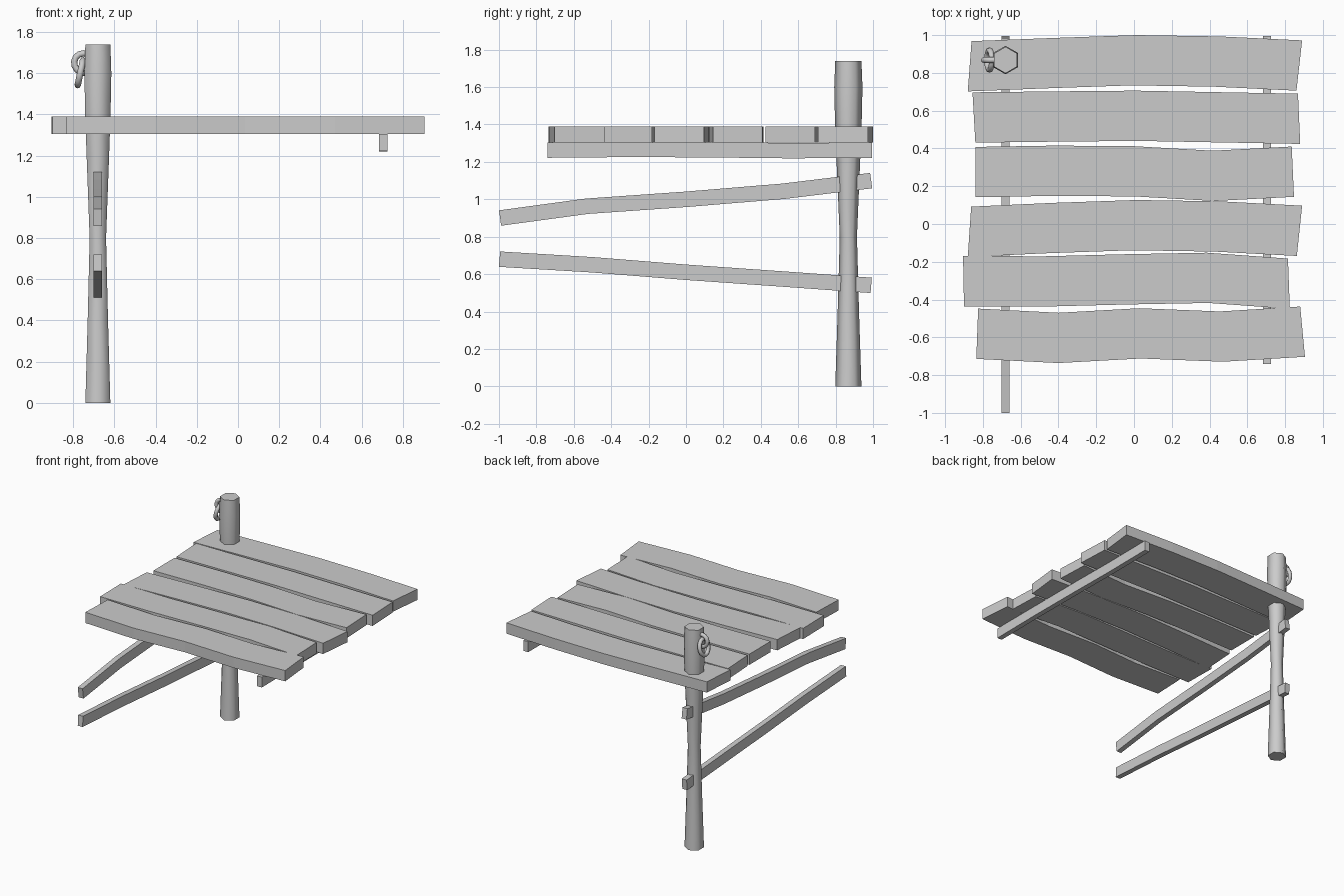
import bpy, bmesh
from math import radians, pi, cos, sin

if "Cube" in bpy.data.objects:
    bpy.data.objects.remove(bpy.data.objects["Cube"])


def make_object(name, verts, faces, smooth_angle=None):
    mesh = bpy.data.meshes.new(name)
    mesh.from_pydata(verts, [], faces)
    bm = bmesh.new()
    bm.from_mesh(mesh)
    bmesh.ops.recalc_face_normals(bm, faces=bm.faces)
    bm.to_mesh(mesh)
    bm.free()
    ob = bpy.data.objects.new(name, mesh)
    bpy.context.collection.objects.link(ob)
    if smooth_angle:
        bpy.ops.object.select_all(action='DESELECT')
        ob.select_set(True)
        bpy.context.view_layer.objects.active = ob
        bpy.ops.object.shade_smooth_by_angle(angle=radians(smooth_angle))
    return ob


def skin(name, rings, smooth_angle=None, closed=False):
    """Join equal-sized rings of points into a tube, capped unless closed."""
    n, m = len(rings[0]), len(rings)
    verts = [p for r in rings for p in r]
    faces = [(i * n + j, i * n + (j + 1) % n,
              (i + 1) % m * n + (j + 1) % n, (i + 1) % m * n + j)
             for i in range(m if closed else m - 1) for j in range(n)]
    if not closed:
        faces += [tuple(range(n)), tuple(range((m - 1) * n, m * n))]
    return make_object(name, verts, faces, smooth_angle)


# Deck planks: corner x (back left, front left, back right, front right), back edge y
planks = [
    ((-.86, -.88, .89, .86), (.968, .985, 1.0, .993, .972)),
    ((-.855, -.84, .868, .88), (.697, .702, .706, .698, .690)),
    ((-.84, -.84, .835, .847), (.408, .415, .412, .388, .410)),
    ((-.862, -.88, .89, .862), (.092, .112, .127, .12, .097)),
    ((-.905, -.90, .815, .825), (-.17, -.171, -.16, -.152, -.183)),
    ((-.825, -.835, .88, .905), (-.448, -.47, -.446, -.463, -.437)),
]
PLANK_W, Z0, Z1 = .266, 1.305, 1.39
for k, ((lb, lf, rb, rf), ys) in enumerate(planks):
    rings = []
    for i, y in enumerate(ys):
        t = i / 4
        xb, xf = lb + (rb - lb) * t, lf + (rf - lf) * t
        rings.append([(xb, y, Z0), (xf, y - PLANK_W, Z0),
                      (xf, y - PLANK_W, Z1), (xb, y, Z1)])
    skin(f"deck_plank_{k + 1}", rings)


# Long beams running front to back: (y, middle z) stations, lean of the end cuts
def beam(name, x, stations, lean=0, h=.041, w=.021):
    rings = []
    for y, z in stations:
        d = lean * h
        rings.append([(x - w, y + d, z - h), (x + w, y + d, z - h),
                      (x + w, y - d, z + h), (x - w, y - d, z + h)])
    skin(name, rings)


beam("deck_bearer", .705, [(-.74, 1.263), (-.3, 1.267), (.13, 1.265), (.56, 1.26), (.995, 1.263)])
beam("upper_rail", -.68, [(-.994, .9), (-.53, .963), (0, 1.0), (.52, 1.043), (.99, 1.1)], .14)
beam("lower_rail", -.68, [(-.997, .68), (-.5, .65), (0, .61), (.5, .575), (.99, .54)], -.08)

# Waisted six-sided post
PX, PY = -.68, .868
profile = [(0, .07), (.4, .057), (.8, .046), (1.2, .063), (1.4, .071), (1.6, .0755), (1.74, .07)]
skin("post", [[(PX + r * sin(j * pi / 3), PY + r * cos(j * pi / 3), z) for j in range(6)]
              for z, r in profile], 65)


# Chain links hanging on the outer side of the post
def link(name, loc, rot, a, b, tube=.0155, n=14, m=8):
    rings = []
    for i in range(n):
        u = 2 * pi * i / n
        rings.append([((a + tube * cos(2 * pi * j / m)) * cos(u),
                       (b + tube * cos(2 * pi * j / m)) * sin(u),
                       tube * sin(2 * pi * j / m)) for j in range(m)])
    ob = skin(name, rings, 65, closed=True)
    ob.location = loc
    ob.rotation_euler = rot


link("fixed_link", (-.746, PY, 1.648), (pi / 2, radians(35), 0), .05, .047)
link("hanging_link", (-.765, PY, 1.602), (0, radians(102), 0), .062, .052)
